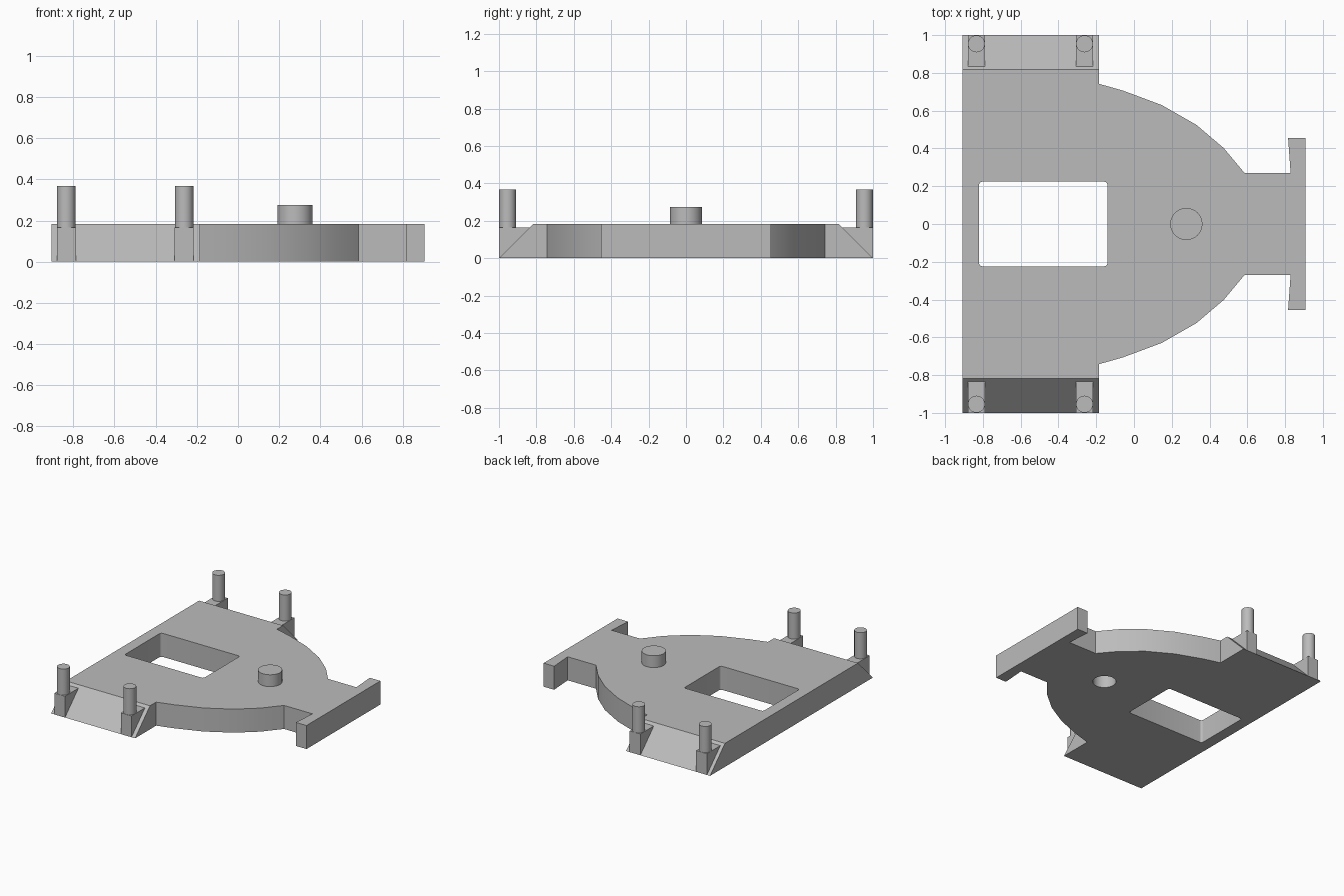
import bpy
import math

if "Cube" in bpy.data.objects:
    bpy.data.objects.remove(bpy.data.objects["Cube"], do_unlink=True)

THICK = 0.183

grey = bpy.data.materials.new("plain_grey")
grey.use_nodes = True
colour = (0.5, 0.5, 0.5, 1)
grey.diffuse_color = colour
grey.node_tree.nodes["Principled BSDF"].inputs["Base Color"].default_value = colour


def prism(name, bottom, top):
    """Solid between two matching counter-clockwise 3D loops."""
    n = len(bottom)
    faces = [list(range(n))[::-1], list(range(n, 2 * n))]
    faces += [[i, (i + 1) % n, n + (i + 1) % n, n + i] for i in range(n)]
    mesh = bpy.data.meshes.new(name)
    mesh.from_pydata(bottom + top, [], faces)
    mesh.materials.append(grey)
    obj = bpy.data.objects.new(name, mesh)
    bpy.context.collection.objects.link(obj)
    return obj


def upright(name, outline, z0, z1):
    return prism(name, [(x, y, z0) for x, y in outline], [(x, y, z1) for x, y in outline])


def circle(cx, cy, r, n=48, start=0.0, sweep=math.tau, ends=False):
    steps = n - 1 if ends else n
    return [(cx + r * math.cos(start + sweep * i / steps),
             cy + r * math.sin(start + sweep * i / steps)) for i in range(n)]


def select_only(obj):
    bpy.ops.object.select_all(action='DESELECT')
    obj.select_set(True)
    bpy.context.view_layer.objects.active = obj


def smooth(obj):
    select_only(obj)
    bpy.ops.object.shade_smooth_by_angle(angle=math.radians(30))


def cut(obj, cutter):
    select_only(obj)
    mod = obj.modifiers.new("cut", 'BOOLEAN')
    mod.operation = 'DIFFERENCE'
    mod.solver = 'EXACT'
    mod.object = cutter
    bpy.ops.object.modifier_apply(modifier=mod.name)
    bpy.data.objects.remove(cutter, do_unlink=True)


# Base plate: half outline mirrored in y, wing tips sloped inward at the top
half = [(0.907, 0.454), (0.816, 0.454), (0.829, 0.27), (0.585, 0.27),
        (0.475, 0.402), (0.33, 0.525), (0.146, 0.63), (-0.055, 0.705),
        (-0.185, 0.742), (-0.185, 1.0), (-0.907, 1.0)]
outline = half + [(x, -y) for x, y in reversed(half)]
bottom = [(x, y, 0) for x, y in outline]
top = [(x, math.copysign(min(abs(y), 0.817), y), THICK) for x, y in outline]
plate = prism("base_plate", bottom, top)

# Rounded rectangular window
x0, x1, hy, r = -0.82, -0.14, 0.224, 0.018
corners = [(x1 - r, hy - r), (x0 + r, hy - r), (x0 + r, r - hy), (x1 - r, r - hy)]
window = []
for i, (cx, cy) in enumerate(corners):
    window += circle(cx, cy, r, 6, i * math.pi / 2, math.pi / 2, ends=True)
cut(plate, upright("window_cutter", window, -0.1, 0.4))

# Round socket under the boss
cut(plate, upright("socket_cutter", circle(0.277, 0, 0.083), -0.1, 0.4))
smooth(plate)

# Boss closing the socket from above
smooth(upright("round_boss", circle(0.277, 0, 0.085), 0.175, 0.275))

# Pegs standing on gussets over the sloped wing tips
profile = [(1.0, 0.0), (1.0, 0.165), (0.82, 0.165), (0.97, 0.0)]
for side, s in (("back", 1), ("front", -1)):
    for place, x in (("outer", -0.834), ("inner", -0.262)):
        loop = profile if s > 0 else [(-y, z) for y, z in reversed(profile)]
        prism(f"{side}_{place}_gusset",
              [(x - 0.046, y, z) for y, z in loop],
              [(x + 0.046, y, z) for y, z in loop])
        smooth(upright(f"{side}_{place}_peg", circle(x, s * 0.954, 0.045, 32), 0.16, 0.368))
